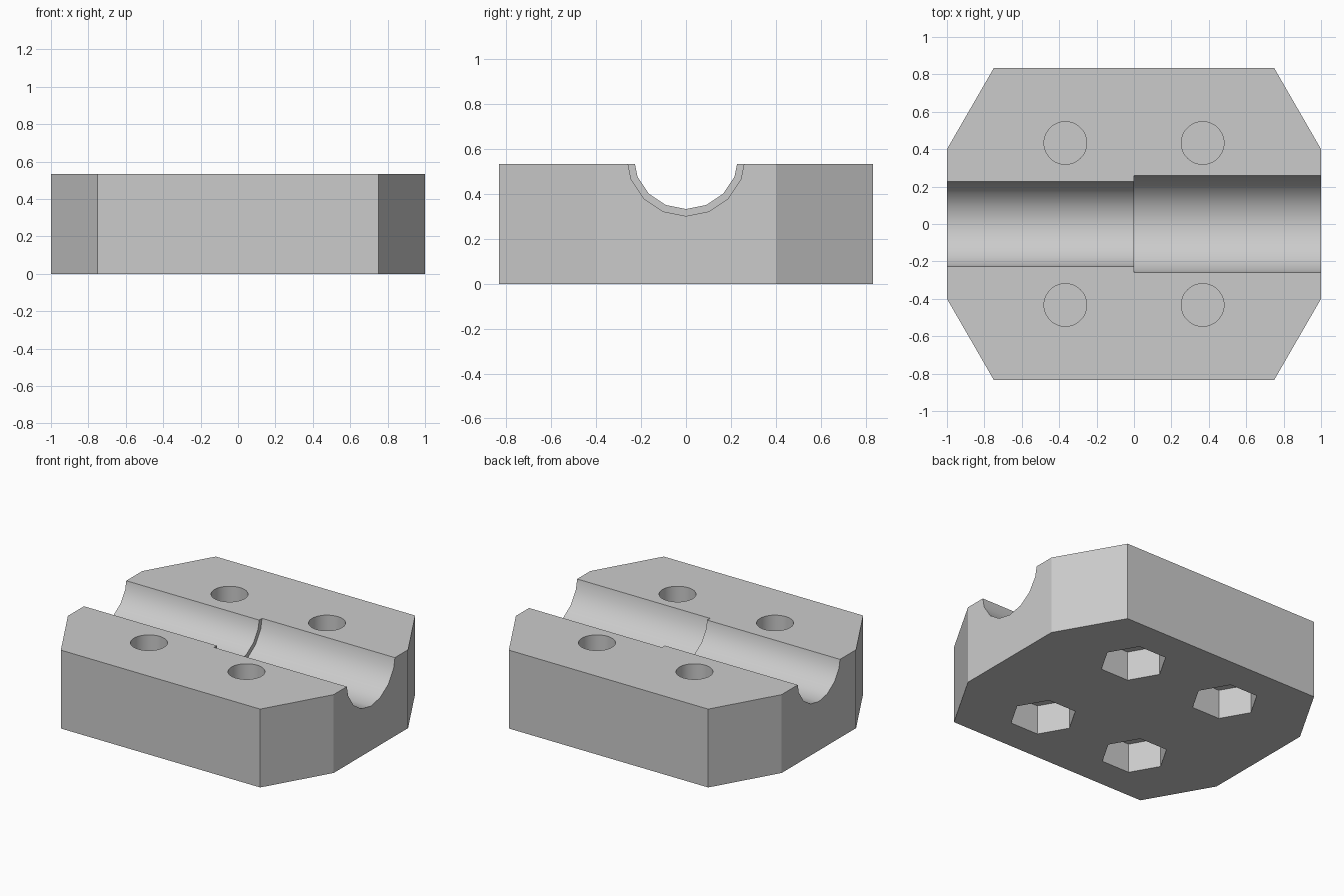
import bpy, bmesh
from math import pi, radians
from mathutils import Matrix

if "Cube" in bpy.data.objects:
    bpy.data.objects.remove(bpy.data.objects["Cube"])

HEIGHT = 0.533
GREY = (0.6, 0.6, 0.6, 1)

grey = bpy.data.materials.new("light grey")
grey.use_nodes = True
grey.diffuse_color = GREY
grey.node_tree.nodes["Principled BSDF"].inputs["Base Color"].default_value = GREY


def make_object(name, bm):
    mesh = bpy.data.meshes.new(name)
    bmesh.ops.recalc_face_normals(bm, faces=bm.faces)
    bm.to_mesh(mesh)
    bm.free()
    mesh.materials.append(grey)
    obj = bpy.data.objects.new(name, mesh)
    bpy.context.collection.objects.link(obj)
    return obj


def prism(name, sides, radius, length, centre, along_x=False):
    turn = Matrix.Rotation(pi / 2, 4, "Y") if along_x else Matrix()
    bm = bmesh.new()
    bmesh.ops.create_cone(bm, cap_ends=True, segments=sides, radius1=radius,
                          radius2=radius, depth=length,
                          matrix=Matrix.Translation(centre) @ turn)
    obj = make_object(name, bm)
    obj.hide_render = True
    return obj


# Clamp block: rectangle with four cut corners, extruded upwards
quarter = [(1, 0.4), (0.75, 0.833)]
outline = (quarter + [(-x, y) for x, y in reversed(quarter)]
           + [(-x, -y) for x, y in quarter]
           + [(x, -y) for x, y in reversed(quarter)])
bm = bmesh.new()
base = bm.faces.new([bm.verts.new((x, y, 0)) for x, y in outline])
top = bmesh.ops.extrude_face_region(bm, geom=[base])
bmesh.ops.translate(bm, vec=(0, 0, HEIGHT),
                    verts=[v for v in top["geom"] if isinstance(v, bmesh.types.BMVert)])
block = make_object("clamp_block", bm)

# Stepped shaft channel: narrow half on the -x side, wide half on the +x side
cutters = [
    prism("narrow_channel_cutter", 16, 0.234, 1.2, (-0.55, 0, 0.567), True),
    prism("wide_channel_cutter", 16, 0.265, 1.2, (0.6, 0, 0.567), True),
]

# Bolt holes from above and hexagonal nut pockets from below, with a thin web between
for x in (-0.367, 0.367):
    for y in (-0.433, 0.433):
        cutters.append(prism("bolt_hole_cutter", 48, 0.114, 0.4, (x, y, 0.42)))
        cutters.append(prism("nut_pocket_cutter", 6, 0.21, 0.4, (x, y, 0)))
        # Put the hexagon corners on the x axis
        hexagon = cutters[-1].data
        first = hexagon.vertices[0].co
        if abs(first.y - y) > 0.01 and abs(first.x - x) < 0.01:
            hexagon.transform(Matrix.Translation((x, y, 0)) @ Matrix.Rotation(pi / 6, 4, "Z")
                              @ Matrix.Translation((-x, -y, 0)))

# Cut everything, then discard the cutters
bpy.ops.object.select_all(action="DESELECT")
block.select_set(True)
bpy.context.view_layer.objects.active = block
for cutter in cutters:
    cut = block.modifiers.new(cutter.name, "BOOLEAN")
    cut.operation = "DIFFERENCE"
    cut.solver = "EXACT"
    cut.object = cutter
    bpy.ops.object.modifier_apply(modifier=cut.name)
    bpy.data.objects.remove(cutter)

bpy.ops.object.shade_smooth_by_angle(angle=radians(30))
